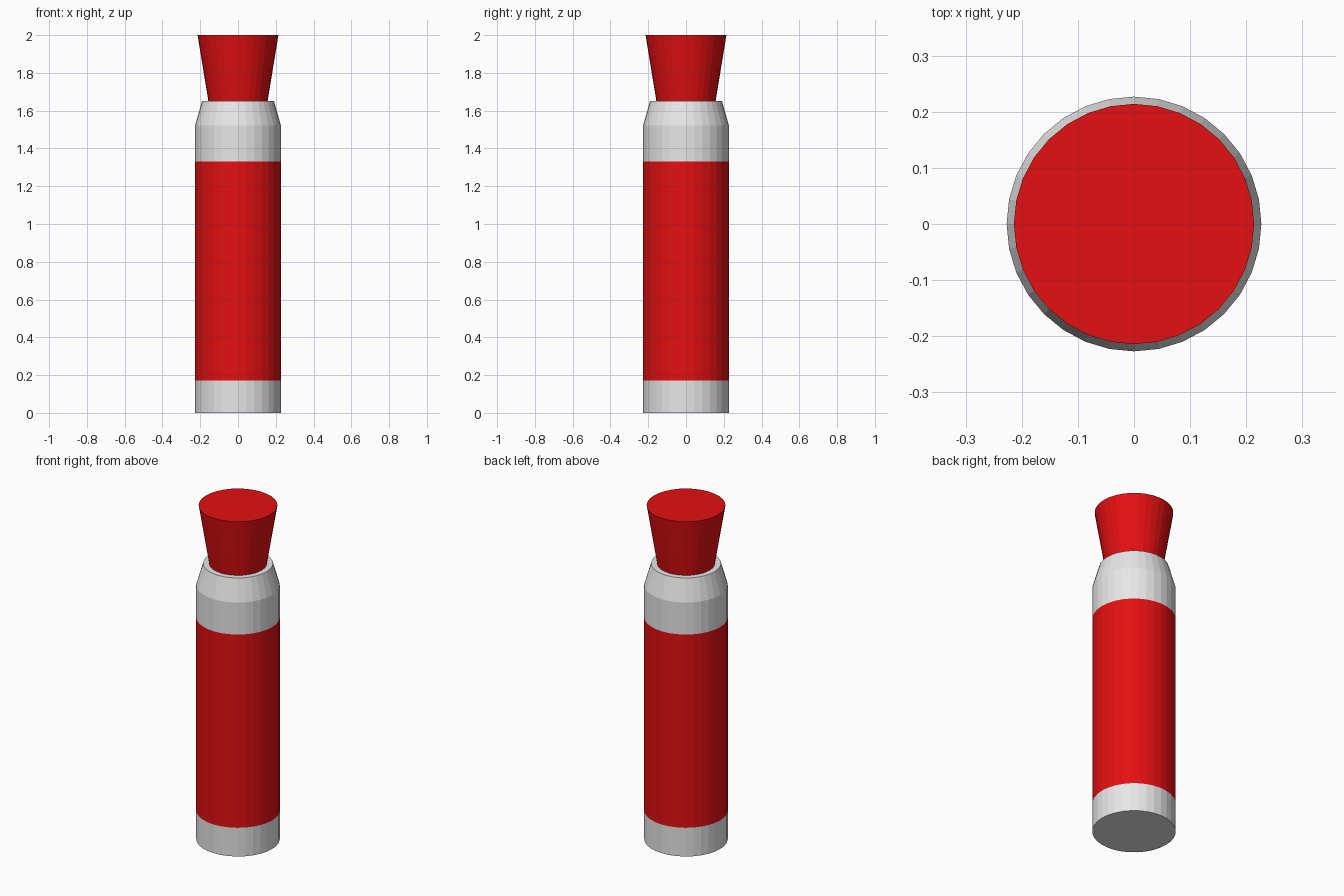
import bpy, bmesh, math

if "Cube" in bpy.data.objects:
    bpy.data.objects.remove(bpy.data.objects["Cube"])

SIDES = 32


def material(name, rgb):
    m = bpy.data.materials.new(name)
    m.diffuse_color = (*rgb, 1)
    m.use_nodes = True
    m.node_tree.nodes["Principled BSDF"].inputs["Base Color"].default_value = m.diffuse_color
    return m


white = material("white", (0.8, 0.8, 0.8))
red = material("red", (0.77, 0.005, 0.006))


def lathe(name, profile, mats, rule=lambda z: 0):
    """Closed flat-shaded solid from (radius, z) rings; rule picks the colour by height."""
    bm = bmesh.new()
    rings = [[bm.verts.new((r * math.cos(2 * math.pi * i / SIDES),
                            r * math.sin(2 * math.pi * i / SIDES), z))
              for i in range(SIDES)] for r, z in profile]
    for a, b in zip(rings, rings[1:]):
        for i in range(SIDES):
            j = (i + 1) % SIDES
            bm.faces.new((a[i], a[j], b[j], b[i]))
    bm.faces.new(rings[0][::-1])
    bm.faces.new(rings[-1])
    for f in bm.faces:
        f.material_index = rule(f.calc_center_median().z)
    me = bpy.data.meshes.new(name)
    bm.to_mesh(me)
    bm.free()
    for m in mats:
        me.materials.append(m)
    ob = bpy.data.objects.new(name, me)
    bpy.context.collection.objects.link(ob)
    return ob


# Tube body: white ends, red label band, tapered shoulder
lathe("tube_body",
      [(0.227, 0), (0.227, 0.172), (0.227, 1.33), (0.227, 1.522), (0.19, 1.652)],
      [white, red], lambda z: 1 if 0.172 < z < 1.33 else 0)

# Flared cap standing on the shoulder
lathe("flared_cap", [(0.157, 1.652), (0.214, 2.0)], [red])
